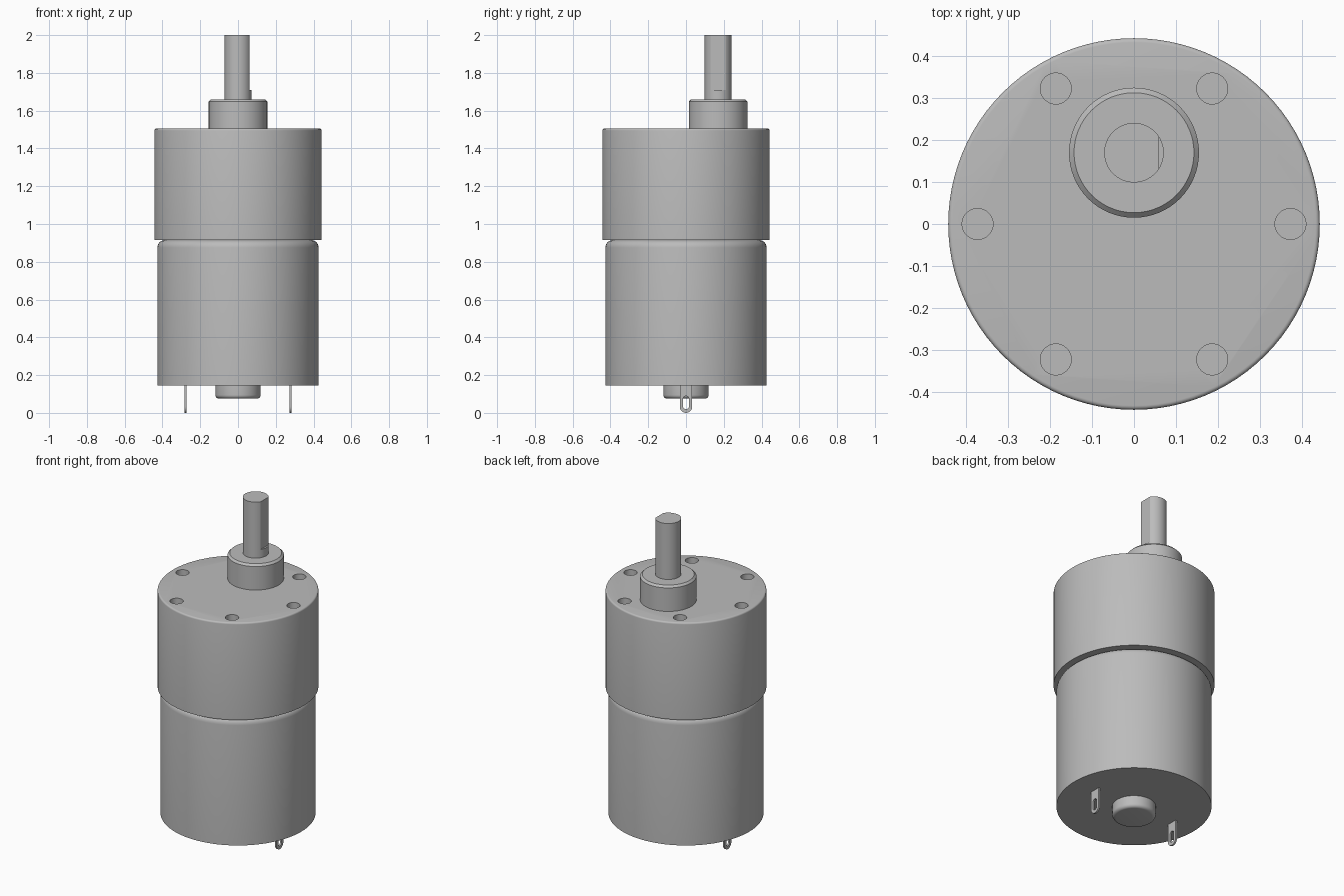
import bpy, bmesh
from math import sin, cos, pi, radians
from mathutils import Matrix

if "Cube" in bpy.data.objects:
    bpy.data.objects.remove(bpy.data.objects["Cube"], do_unlink=True)

GREY = (0.5, 0.5, 0.5, 1.0)
metal = bpy.data.materials.new("grey metal")
metal.use_nodes = True
metal.diffuse_color = GREY
metal.node_tree.nodes["Principled BSDF"].inputs["Base Color"].default_value = GREY


def add_object(name, bm):
    bmesh.ops.recalc_face_normals(bm, faces=bm.faces)
    mesh = bpy.data.meshes.new(name)
    bm.to_mesh(mesh)
    bm.free()
    mesh.materials.append(metal)
    obj = bpy.data.objects.new(name, mesh)
    bpy.context.collection.objects.link(obj)
    return obj


def smooth(obj):
    bpy.ops.object.select_all(action='DESELECT')
    obj.select_set(True)
    bpy.context.view_layer.objects.active = obj
    bpy.ops.object.shade_smooth_by_angle(angle=radians(30))


def lathe(name, profile, x=0, y=0, segments=96):
    """Solid of revolution from (radius, z) points, capped at both ends."""
    bm = bmesh.new()
    rings = [[bm.verts.new((x + r * cos(2 * pi * i / segments),
                            y + r * sin(2 * pi * i / segments), z))
              for i in range(segments)] for r, z in profile]
    for low, high in zip(rings, rings[1:]):
        for i in range(segments):
            j = (i + 1) % segments
            bm.faces.new((low[i], low[j], high[j], high[i]))
    bm.faces.new(rings[0][::-1])
    bm.faces.new(rings[-1])
    return add_object(name, bm)


def fillet(r, z, size, up=1, steps=6):
    """Quarter-round profile points from the side wall to the end face."""
    return [(r - size + size * cos(a), z + up * size * (sin(a) - 1))
            for a in (pi / 2 * k / steps for k in range(steps + 1))]


def cut(obj, cutter):
    mod = obj.modifiers.new("cut", 'BOOLEAN')
    mod.operation = 'DIFFERENCE'
    mod.solver = 'EXACT'
    mod.object = cutter
    bpy.ops.object.select_all(action='DESELECT')
    obj.select_set(True)
    bpy.context.view_layer.objects.active = obj
    bpy.ops.object.modifier_apply(modifier=mod.name)
    bpy.data.objects.remove(cutter, do_unlink=True)


# Motor can with rounded shoulder
motor_can = lathe("motor_can", [(0.427, 0.145)] + fillet(0.427, 0.915, 0.04))

# Rear bearing boss with rounded lower rim
rear_boss = lathe("rear_bearing_boss",
                  fillet(0.12, 0.075, 0.02, up=-1)[::-1] + [(0.12, 0.147)], segments=64)

# Gearbox housing with six mounting holes
gearbox = lathe("gearbox_housing", [(0.443, 0.915)] + fillet(0.443, 1.505, 0.01, steps=4))
bm = bmesh.new()
for k in range(6):
    a = k * pi / 3
    bmesh.ops.create_cone(bm, cap_ends=True, segments=32, radius1=0.037, radius2=0.037,
                          depth=0.2,
                          matrix=Matrix.Translation((0.373 * cos(a), 0.373 * sin(a), 1.505)))
cut(gearbox, add_object("hole_cutter", bm))

# Offset front boss with a small chamfer
SHAFT_Y = 0.17
front_boss = lathe("front_boss", [(0.155, 1.504), (0.155, 1.648), (0.143, 1.66)],
                   y=SHAFT_Y, segments=64)

# Output shaft with a flat on its left side
shaft = lathe("output_shaft", [(0.071, 1.65), (0.071, 2.0)], y=SHAFT_Y, segments=64)
bm = bmesh.new()
bmesh.ops.create_cube(bm, size=0.4, matrix=Matrix.Translation((0.26, SHAFT_Y, 1.91)))
cut(shaft, add_object("flat_cutter", bm))


# Solder terminals: thin tabs with a rounded tip and a slot
def arc(radius, z, start, steps=12):
    return [(radius * cos(start + pi * k / steps), z + radius * sin(start + pi * k / steps))
            for k in range(steps + 1)]


def terminal(name, x, thick=0.01):
    outline = arc(0.033, 0.033, pi) + [(0.033, 0.147), (-0.033, 0.147)]
    slot = arc(0.016, 0.036, pi) + arc(0.016, 0.073, 0)
    bm = bmesh.new()
    edges = []
    for loop in (outline, slot):
        verts = [bm.verts.new((x - thick / 2, y, z)) for y, z in loop]
        edges += [bm.edges.new((v, verts[i - 1])) for i, v in enumerate(verts)]
    bmesh.ops.triangle_fill(bm, edges=edges, use_beauty=True)
    grown = bmesh.ops.extrude_face_region(bm, geom=bm.faces[:])["geom"]
    bmesh.ops.translate(bm, vec=(thick, 0, 0),
                        verts=[g for g in grown if isinstance(g, bmesh.types.BMVert)])
    return add_object(name, bm)


terminals = [terminal("left_terminal", 0.277), terminal("right_terminal", -0.277)]

for part in [motor_can, rear_boss, gearbox, front_boss, shaft] + terminals:
    smooth(part)
